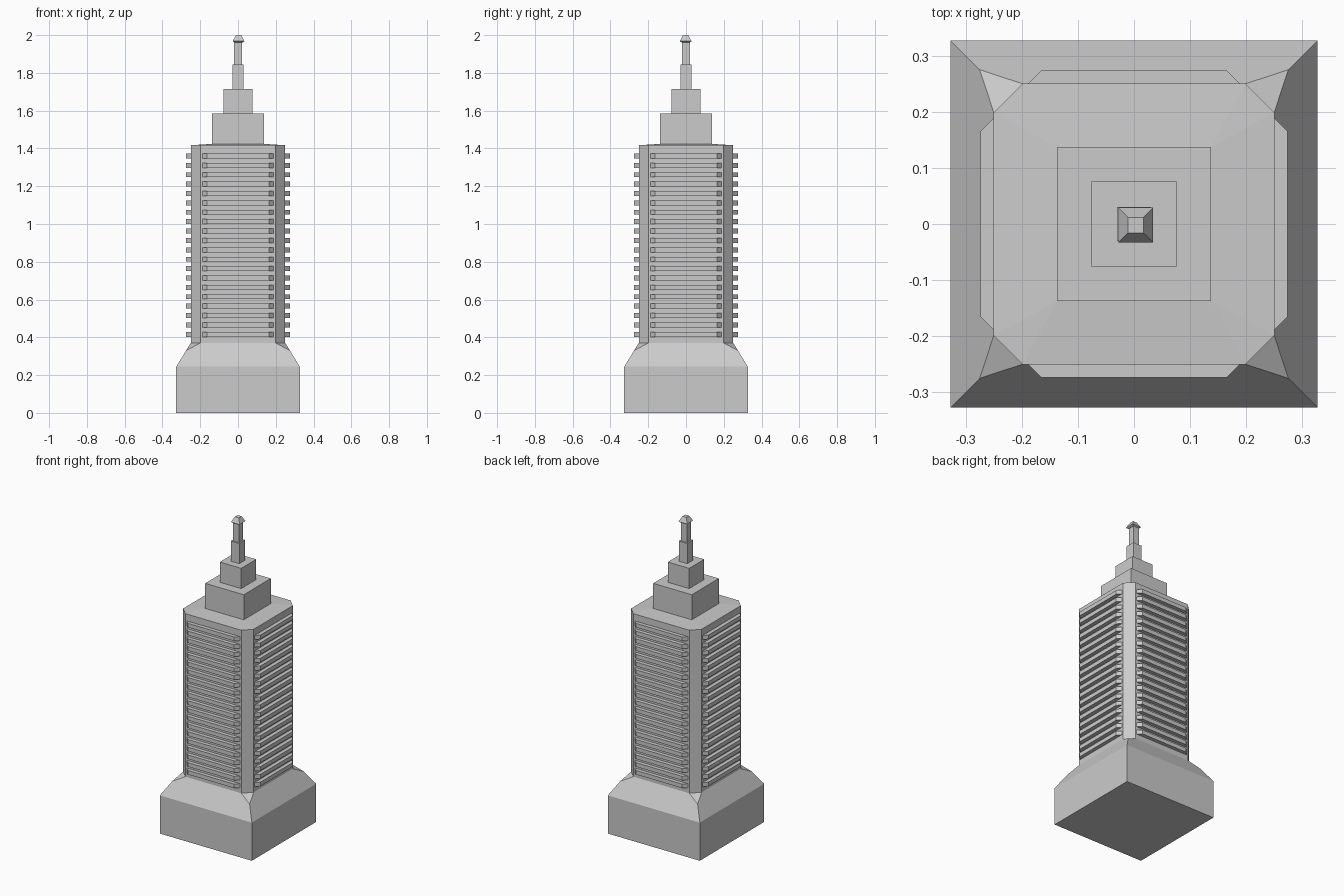
import bpy, bmesh, math
from mathutils import Matrix

if "Cube" in bpy.data.objects:
    bpy.data.objects.remove(bpy.data.objects["Cube"])


def make(name, bm):
    bmesh.ops.remove_doubles(bm, verts=bm.verts, dist=1e-5)
    bmesh.ops.recalc_face_normals(bm, faces=bm.faces)
    me = bpy.data.meshes.new(name)
    bm.to_mesh(me)
    bm.free()
    ob = bpy.data.objects.new(name, me)
    bpy.context.collection.objects.link(ob)
    return ob


def square(h):
    return [(-h, -h), (h, -h), (h, h), (-h, h)]


def octagon(h, c):
    return [(-c, -h), (c, -h), (h, -c), (h, c), (c, h), (-c, h), (-h, c), (-h, -c)]


def loft(name, rings):
    """Skin a stack of (outline, z) rings and cap both ends."""
    bm = bmesh.new()
    vs = [[bm.verts.new((x, y, z)) for x, y in pts] for pts, z in rings]
    n = len(vs[0])
    for a, b in zip(vs, vs[1:]):
        for i in range(n):
            j = (i + 1) % n
            bm.faces.new((a[i], a[j], b[j], b[i]))
    bm.faces.new(vs[0])
    bm.faces.new(vs[-1])
    bmesh.ops.dissolve_degenerate(bm, edges=bm.edges, dist=1e-5)
    return make(name, bm)


# Base block with sloped shoulder and clipped corners
bm = bmesh.new()
low, mid, clip = [[bm.verts.new((x, y, z)) for x, y in square(h)]
                  for h, z in ((0.327, 0), (0.327, 0.245), (0.275, 0.33))]
rim = [bm.verts.new((x, y, 0.37)) for x, y in octagon(0.25, 0.199)]
bm.faces.new(low)
bm.faces.new(rim)
for i in range(4):
    j = (i + 1) % 4
    a, b, c = rim[2 * i], rim[2 * i + 1], rim[(2 * i + 2) % 8]
    bm.faces.new((low[i], low[j], mid[j], mid[i]))
    bm.faces.new((mid[i], mid[j], clip[j], b, a, clip[i]))
    bm.faces.new((clip[j], c, b))
make("base", bm)

# Main shaft with a barely pitched roof
loft("shaft", [(octagon(0.25, 0.199), 0.37), (octagon(0.25, 0.199), 1.417),
               (octagon(0.137, 0.137), 1.424)])

# Stepped upper tiers and mast
for name, h, z0, z1 in (("lower_tier", 0.137, 1.42, 1.585),
                        ("upper_tier", 0.076, 1.585, 1.715),
                        ("mast_base", 0.03, 1.715, 1.845),
                        ("mast", 0.021, 1.845, 1.968)):
    loft(name, [(square(h), z0), (square(h), z1)])

# Mast cap, very slightly off centre
cap = loft("mast_cap", [(square(0.021), 1.961), (square(0.031), 1.968), (square(0.014), 2.0)])
cap.location = (0.003, -0.002, 0)

# Floor ledges: one tapered bar stacked 20 times on each side
bar = [(-0.19, -0.249), (-0.165, -0.274), (0.165, -0.274), (0.19, -0.249)]
for i, side in enumerate(("front", "right", "back", "left")):
    ob = loft(side + "_ledges", [(bar, 0.403), (bar, 0.429)])
    ob.data.transform(Matrix.Rotation(i * math.pi / 2, 4, 'Z'))
    arr = ob.modifiers.new("floors", 'ARRAY')
    arr.count = 20
    arr.use_relative_offset = False
    arr.use_constant_offset = True
    arr.constant_offset_displace = (0, 0, 0.0497)
